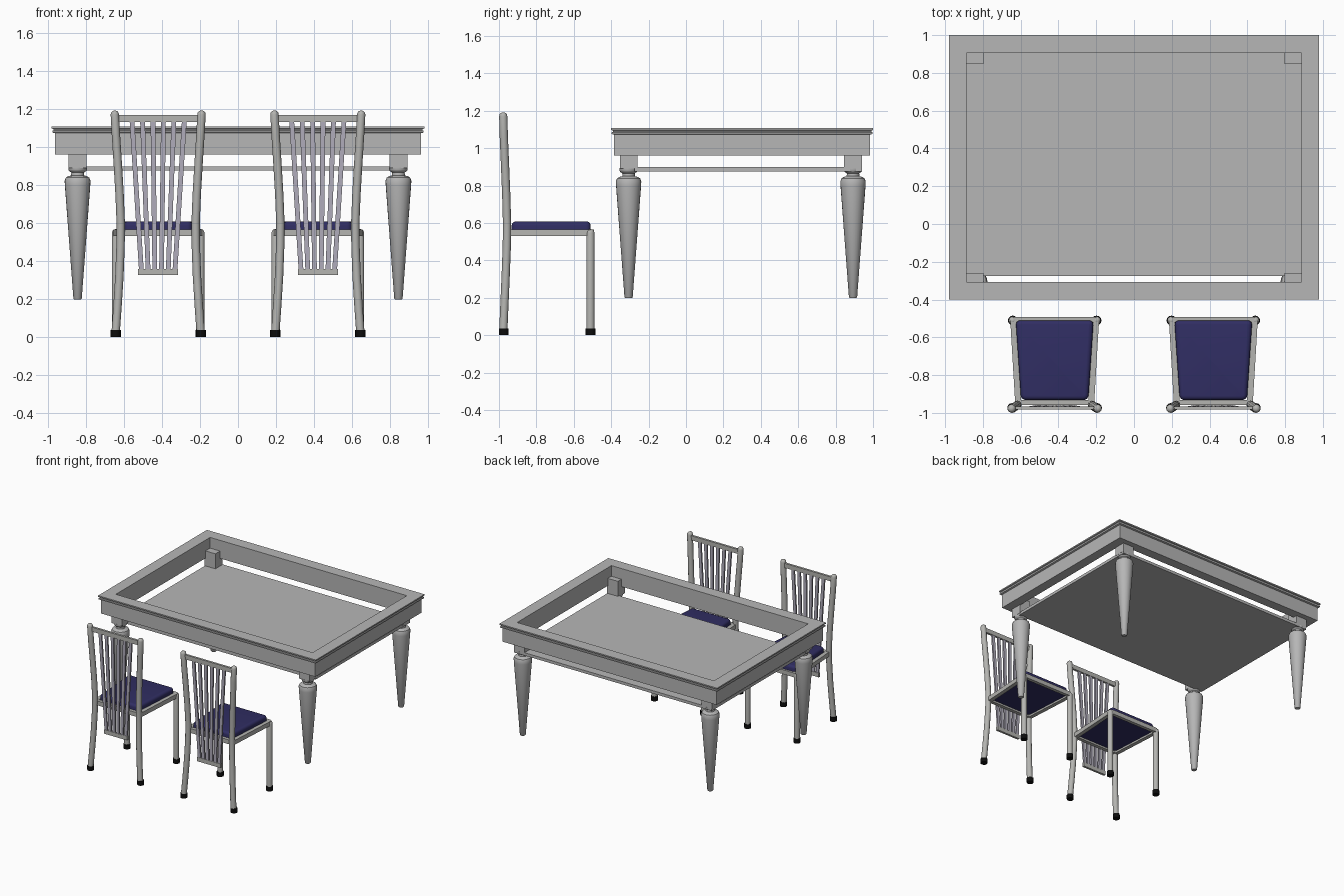
import bpy, bmesh
from math import cos, sin, tau, radians
from mathutils import Vector, Matrix

cube = bpy.data.objects.get("Cube")
if cube:
    bpy.data.objects.remove(cube, do_unlink=True)


def material(name, rgb):
    mat = bpy.data.materials.new(name)
    mat.use_nodes = True
    mat.diffuse_color = (*rgb, 1)
    node = next(n for n in mat.node_tree.nodes if n.type == 'BSDF_PRINCIPLED')
    node.inputs["Base Color"].default_value = (*rgb, 1)
    return mat


GREY = material("table grey", (0.47, 0.47, 0.47))
METAL = material("chair grey", (0.46, 0.46, 0.44))
LILAC = material("slat lilac grey", (0.44, 0.42, 0.50))
NAVY = material("navy fabric", (0.03, 0.027, 0.125))
BLACK = material("black rubber", (0.004, 0.004, 0.004))


def finish(name, bm, mat, smooth=False):
    bmesh.ops.recalc_face_normals(bm, faces=bm.faces[:])
    mesh = bpy.data.meshes.new(name)
    bm.to_mesh(mesh)
    bm.free()
    mesh.materials.append(mat)
    obj = bpy.data.objects.new(name, mesh)
    bpy.context.collection.objects.link(obj)
    if smooth:
        bpy.ops.object.select_all(action='DESELECT')
        obj.select_set(True)
        bpy.context.view_layer.objects.active = obj
        bpy.ops.object.shade_smooth_by_angle(angle=radians(35))
    return obj


def bridge(bm, a, b):
    for i in range(len(a)):
        j = (i + 1) % len(a)
        bm.faces.new((a[i], a[j], b[j], b[i]))


def stack(name, rings, mat, sides=12):
    """Round solid through rings of (x, y, z, radius)."""
    bm = bmesh.new()
    loops = [[bm.verts.new((x + r * cos(tau * i / sides), y + r * sin(tau * i / sides), z))
              for i in range(sides)] for x, y, z, r in rings]
    for low, high in zip(loops, loops[1:]):
        bridge(bm, low, high)
    bm.faces.new(loops[0])
    bm.faces.new(loops[-1])
    return finish(name, bm, mat, True)


def bar(name, a, b, wide, thick, mat, across=(0, 0, 1)):
    """Straight bar from a to b; wide is measured along the across direction."""
    a, b = Vector(a), Vector(b)
    d = (b - a).normalized()
    u = Vector(across)
    u = (u - d * u.dot(d)).normalized()
    turn = Matrix((u, d.cross(u), d)).transposed().to_4x4()
    bm = bmesh.new()
    bmesh.ops.create_cube(bm, size=1, matrix=Matrix.Translation((a + b) / 2) @ turn
                          @ Matrix.Diagonal((wide, thick, (b - a).length, 1)))
    return finish(name, bm, mat)


def box(name, x, y, z, mat):
    cx, cy = sum(x) / 2, sum(y) / 2
    return bar(name, (cx, cy, z[0]), (cx, cy, z[1]), x[1] - x[0], y[1] - y[0], mat, (1, 0, 0))


# Table frame: a moulding profile of (inset, height) swept around a rectangle
TABLE_Y, HALF_X, HALF_Y = 0.30, 0.98, 0.70
profile = [(0, 1.107), (0, 1.097), (0.009, 1.094), (0.009, 1.088), (0.003, 1.085),
           (0.003, 1.076), (0.016, 1.072), (0.016, 0.96), (0.094, 0.96), (0.094, 1.107)]
bm = bmesh.new()
loops = [[bm.verts.new((sx * (HALF_X - inset), TABLE_Y + sy * (HALF_Y - inset), z))
          for sx, sy in ((-1, -1), (1, -1), (1, 1), (-1, 1))] for inset, z in profile]
for k in range(len(loops)):
    bridge(bm, loops[k - 1], loops[k])
finish("table_frame", bm, GREY)

# Lower board inside the table
box("table_board", (-0.89, 0.89), (-0.275, 0.94), (0.875, 0.898), GREY)

# Turned table legs with square corner blocks
leg_profile = [(0.198, 0.018), (0.203, 0.022), (0.80, 0.067), (0.822, 0.068), (0.838, 0.062),
               (0.846, 0.05), (0.85, 0.034), (0.865, 0.033), (0.873, 0.045), (0.88, 0.049),
               (0.893, 0.049)]
for sx, side in ((-1, "right"), (1, "left")):
    for y, end in ((-0.307, "front"), (0.893, "back")):
        x = sx * 0.844
        stack(f"table_leg_{end}_{side}", [(x, y, z, r) for z, r in leg_profile], GREY, 24)
        box(f"table_block_{end}_{side}", (x - 0.048, x + 0.048), (y - 0.047, y + 0.047),
            (0.89, 1.02), GREY)


def cushion(name, cx):
    bm = bmesh.new()
    bmesh.ops.create_cube(bm, size=1)
    for v in bm.verts:
        far = v.co.y > 0
        v.co = (cx + (1 if v.co.x > 0 else -1) * (0.206 if far else 0.178),
                -0.51 if far else -0.932, 0.608 if v.co.z > 0 else 0.545)
    upright = [e for e in bm.edges if abs(e.verts[0].co.z - e.verts[1].co.z) > 0.01]
    bmesh.ops.bevel(bm, geom=upright, offset=0.025, segments=4, profile=0.5, affect='EDGES')
    rim = [e for e in bm.edges if all(v.co.z > 0.6 for v in e.verts)]
    bmesh.ops.bevel(bm, geom=rim, offset=0.022, segments=4, profile=0.5, affect='EDGES')
    finish(name, bm, NAVY, True)


def chair(cx, tag):
    R = 0.022
    # Bowed back posts as (offset, y, height), straight legs, rubber feet
    post = [(0.224, -0.977, 0.02), (0.214, -0.971, 0.16), (0.204, -0.964, 0.32),
            (0.198, -0.958, 0.48), (0.197, -0.957, 0.60), (0.203, -0.961, 0.75),
            (0.213, -0.968, 0.92), (0.222, -0.974, 1.06), (0.228, -0.977, 1.17)]
    dome = ((0.010, 0.9), (0.017, 0.65), (0.021, 0.25))
    for sx, side in ((-1, "right"), (1, "left")):
        rings = [(cx + sx * o, y, z, R) for o, y, z in post]
        x, y, z, r = rings[-1]
        rings += [(x, y, z + h, R * k) for h, k in dome]
        stack(f"{tag}_back_post_{side}", rings, METAL)
        x = cx + sx * 0.222
        stack(f"{tag}_front_leg_{side}", [(x, -0.511, 0.02, R), (x, -0.511, 0.546, R)]
              + [(x, -0.511, 0.546 + h, R * k) for h, k in dome], METAL)
        for fx, fy, end in ((0.225, -0.974, "back"), (0.222, -0.511, "front")):
            stack(f"{tag}_{end}_foot_{side}", [(cx + sx * fx, fy, 0, 0.026),
                                               (cx + sx * fx, fy, 0.036, 0.026)], BLACK)
        bar(f"{tag}_seat_rail_{side}", (cx + sx * 0.219, -0.511, 0.548),
            (cx + sx * 0.193, -0.95, 0.548), 0.035, 0.032, METAL)

    # Cross rails
    for part, half, y, z, wide, thick in (("seat_rail_front", 0.22, -0.506, 0.548, 0.035, 0.026),
                                          ("seat_rail_back", 0.195, -0.945, 0.548, 0.035, 0.028),
                                          ("top_rail", 0.222, -0.974, 1.149, 0.036, 0.018),
                                          ("bottom_rail", 0.105, -0.966, 0.342, 0.033, 0.018)):
        bar(f"{tag}_{part}", (cx - half, y, z), (cx + half, y, z), wide, thick, METAL)

    # Fanned back slats
    for i in range(6):
        t = i / 2.5 - 1
        bar(f"{tag}_slat_{i + 1}", (cx + t * 0.088, -0.966, 0.345), (cx + t * 0.138, -0.974, 1.145),
            0.025, 0.013, LILAC, (1, 0, 0))
    cushion(f"{tag}_cushion", cx)


chair(-0.42, "right_chair")
chair(0.42, "left_chair")
